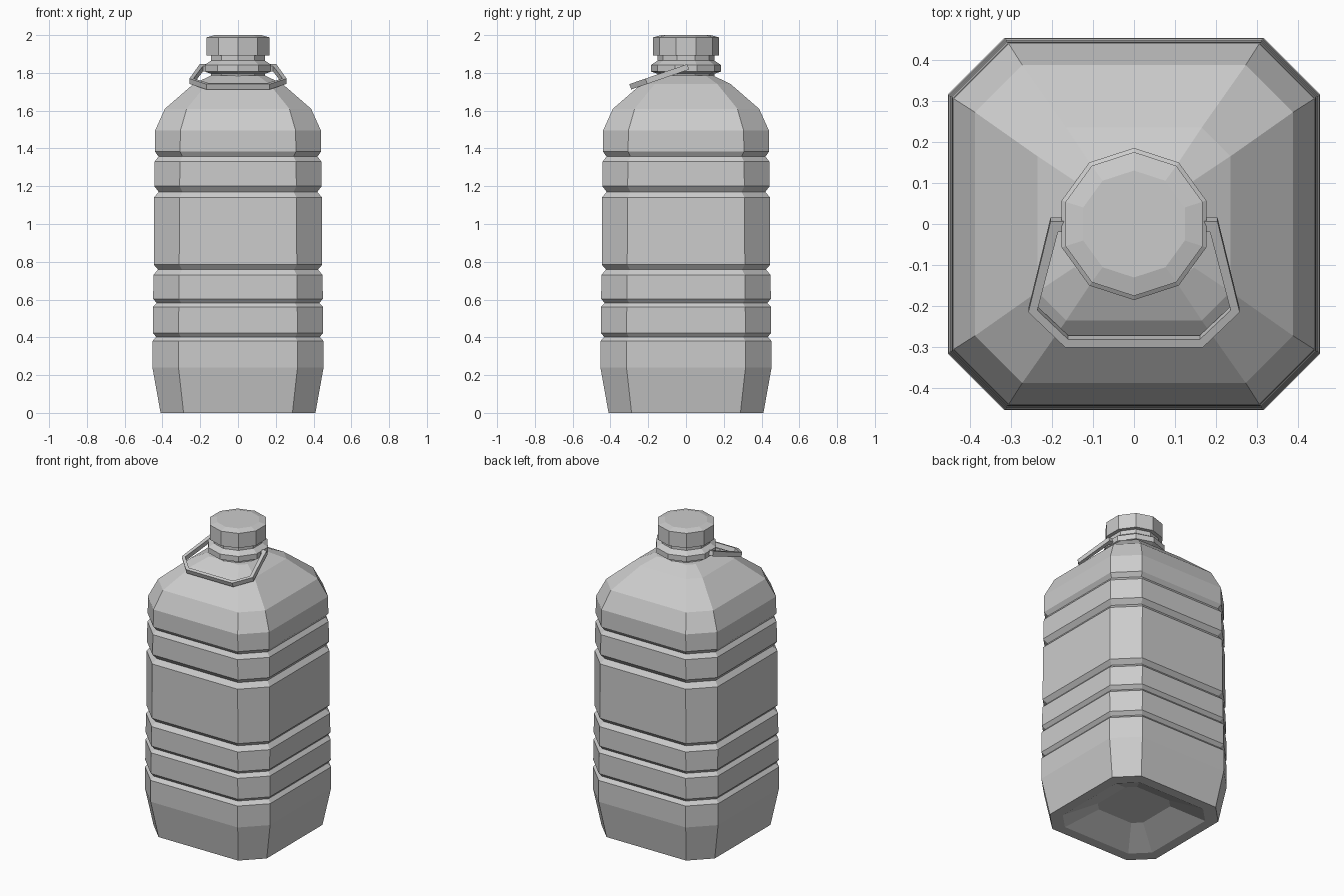
import bpy, bmesh, math
from mathutils import Matrix

cube = bpy.data.objects.get("Cube")
if cube:
    bpy.data.objects.remove(cube)

GREY = (0.6, 0.6, 0.6, 1.0)
grey = bpy.data.materials.new("grey_plastic")
grey.use_nodes = True
grey.diffuse_color = GREY
grey.node_tree.nodes["Principled BSDF"].inputs["Base Color"].default_value = GREY


def octagon(half, flat, z):
    """Chamfered square ring."""
    quarter = [(half, -flat), (half, flat)]
    ring = []
    for _ in range(4):
        ring += [(x, y, z) for x, y in quarter]
        quarter = [(-y, x) for x, y in quarter]
    return ring


def decagon(radius, z):
    """Ten-sided ring with a corner on the y axis."""
    angles = [math.pi / 2 + i * math.tau / 10 for i in range(10)]
    return [(radius * math.cos(a), radius * math.sin(a), z) for a in angles]


def finish(name, bm):
    bmesh.ops.recalc_face_normals(bm, faces=bm.faces)
    mesh = bpy.data.meshes.new(name)
    bm.to_mesh(mesh)
    bm.free()
    mesh.materials.append(grey)
    obj = bpy.data.objects.new(name, mesh)
    bpy.context.collection.objects.link(obj)
    return obj


def loft(name, rings):
    """Skin a stack of equal rings and close both ends."""
    bm = bmesh.new()
    loops = [[bm.verts.new(p) for p in ring] for ring in rings]
    n = len(loops[0])
    for a, b in zip(loops, loops[1:]):
        for i in range(n):
            j = (i + 1) % n
            bm.faces.new((a[i], a[j], b[j], b[i]))
    bm.faces.new(loops[0])
    bm.faces.new(loops[-1])
    return finish(name, bm)


# Bottle body: recessed base, tapered foot, ribbed walls, faceted shoulders
sections = [(0.175, 0.125, 0.09), (0.345, 0.245, 0.0),
            (0.41, 0.288, 0.0), (0.453, 0.315, 0.24)]
# Each groove: middle height, half height, depth, wall half width
grooves = [(0.402, 0.022, 0.02, 0.453), (0.582, 0.022, 0.02, 0.451),
           (0.758, 0.027, 0.025, 0.448), (1.17, 0.03, 0.025, 0.445),
           (1.357, 0.026, 0.02, 0.441)]
for z, h, depth, wall in grooves:
    flat = wall * 0.695
    sections += [(wall, flat, z - h), (wall - depth, flat - depth * 0.6, z),
                 (wall - 0.002, flat, z + h)]
sections += [(0.439, 0.305, 1.495), (0.387, 0.272, 1.61),
             (0.235, 0.165, 1.742), (0.145, 0.105, 1.785)]
loft("bottle_body", [octagon(*s) for s in sections])

# Neck with its collar
neck = [(0.15, 1.76), (0.15, 1.795), (0.185, 1.807), (0.185, 1.842),
        (0.15, 1.865), (0.15, 1.90)]
loft("neck_collar", [decagon(*s) for s in neck])

# Screw cap with a slightly raised top
cap = [(0.175, 1.892), (0.175, 1.988), (0.13, 2.0)]
loft("screw_cap", [decagon(*s) for s in cap])

# Carry handle: flat bent strip, thickened and tilted down to the front
outer = [(0.165, 0.012), (0.203, 0.012), (0.257, -0.222), (0.168, -0.312)]
inner = [(0.165, -0.016), (0.185, -0.016), (0.235, -0.217), (0.16, -0.292)]
outer += [(-x, y) for x, y in reversed(outer)]
inner += [(-x, y) for x, y in reversed(inner)]
bm = bmesh.new()
edge_a = [bm.verts.new((x, y, -0.015)) for x, y in outer]
edge_b = [bm.verts.new((x, y, -0.015)) for x, y in inner]
for i in range(len(outer) - 1):
    bm.faces.new((edge_a[i], edge_a[i + 1], edge_b[i + 1], edge_b[i]))
strip = bmesh.ops.extrude_face_region(bm, geom=bm.faces[:])
top = [v for v in strip["geom"] if isinstance(v, bmesh.types.BMVert)]
bmesh.ops.translate(bm, verts=top, vec=(0, 0, 0.03))
tilt = Matrix.Translation((0, 0, 1.828)) @ Matrix.Rotation(math.radians(19), 4, "X")
bmesh.ops.transform(bm, matrix=tilt, verts=bm.verts)
finish("carry_handle", bm)
